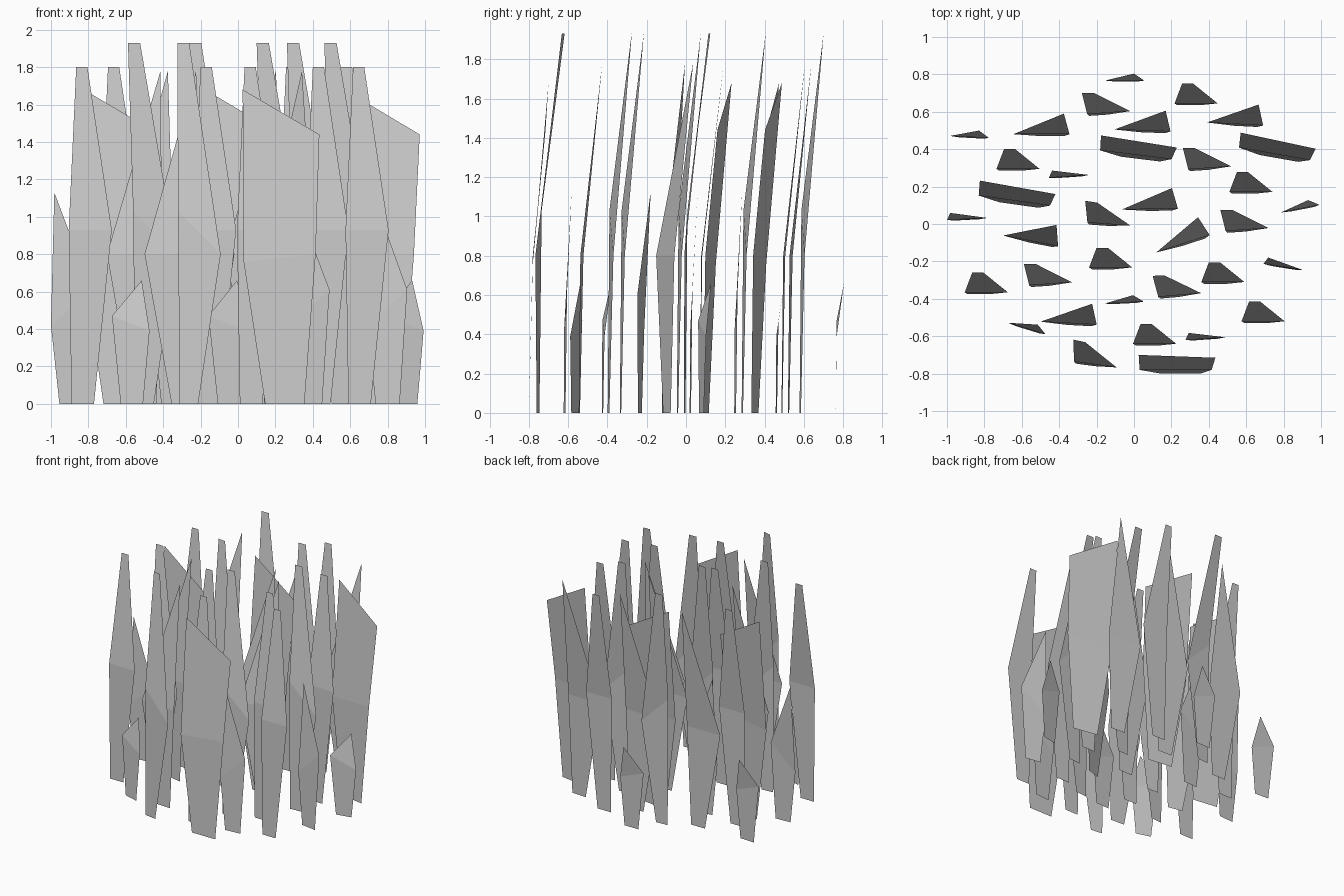
import bpy, math
from mathutils import Matrix, Vector

# Blade outlines (x, z) measured from the left side: base pair, middle pair, tip point(s);
# followed by the backward lean of the middle and of each tip point, and the pivot x
KINDS = {
    "broad_blade": ([(.12, 0), (.33, 0), (.39, .80), (.005, .76), (.41, 1.44), (0, 1.68)], .02, (.085, .10), .2),
    "pointed_blade": ([(.145, 0), (.27, 0), (.30, .80), (0, .80), (.27, 1.78)], .01, (.12,), .15),
    "straight_blade": ([(.015, 0), (.135, 0), (.23, .93), (0, .93), (.10, 1.80), (.04, 1.80)], .01, (.115, .115), .12),
    "tall_blade": ([(.03, 0), (.13, 0), (.25, .80), (.02, 1.03), (.065, 1.93), (0, 1.93)], .01, (.12, .125), .13),
    "low_blade": ([(.05, 0), (.175, 0), (.21, .39), (0, .47), (.155, .66)], .005, (.042,), .11),
    "medium_blade": ([(.045, 0), (.175, 0), (.215, .61), (0, .42), (.02, 1.13)], .005, (.042,), .11),
}

# Where each blade stands: left x, base y, turn in degrees
PLACES = {
    "broad_blade": [(.025, -.80, 0), (-.84, .105, -8), (-.19, .35, -7), (.55, .355, -10)],
    "pointed_blade": [(-.645, .47, 0), (-.105, .49, -2), (.39, .525, -3), (-.065, .07, 1),
                      (-.705, -.10, -11), (.115, -.115, 18), (-.50, -.54, -3)],
    "straight_blade": [(x, y, 0) for x, y in ((.217, .635), (-.735, .285), (.51, .162), (-.24, -.242),
                       (-.905, -.375), (.36, -.32), (-.005, -.65), (.575, -.53))],
    "tall_blade": [(-.27, .585, 4), (.27, .29, 4), (-.27, -.01, -4), (.47, -.04, 4),
                   (-.58, -.33, 4), (.11, -.39, 5), (-.343, -.76, -8)],
    "low_blade": [(-.155, .762, 0), (-.985, .46, -3), (.785, .078, 11), (-.158, -.425, 3), (-.68, -.565, -17)],
    "medium_blade": [(-1.0, .022, 3), (-.455, .25, 4), (.275, -.618, 4), (.69, -.235, -9)],
}


def blade(kind, x, y, turn):
    outline, mid_lean, tip_lean, pivot = KINDS[kind]
    leans = [0, 0, mid_lean, mid_lean, *tip_lean]
    spin = Matrix.Rotation(math.radians(turn), 3, 'Z')
    verts = [spin @ Vector((px - pivot, lean, pz)) + Vector((x + pivot, y, 0))
             for (px, pz), lean in zip(outline, leans)]
    upper = (3, 2, *range(4, len(verts)))
    mesh = bpy.data.meshes.new(kind)
    mesh.from_pydata(verts, [], [(0, 1, 2, 3), upper])
    ob = bpy.data.objects.new(kind, mesh)
    bpy.context.collection.objects.link(ob)


# Plant the clump
for kind, spots in PLACES.items():
    for spot in spots:
        blade(kind, *spot)
